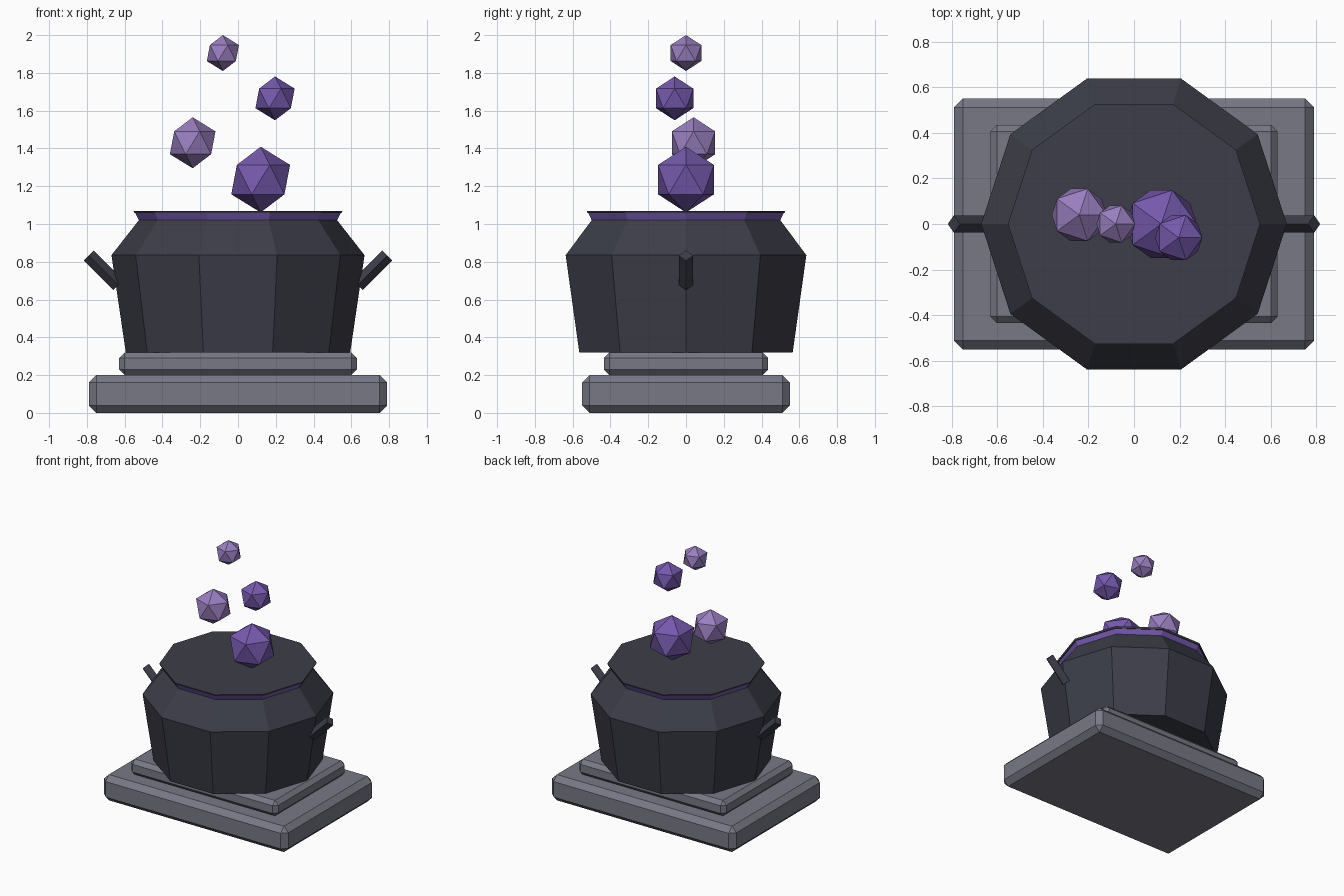
import bpy, bmesh, math
from mathutils import Matrix

if "Cube" in bpy.data.objects:
    bpy.data.objects.remove(bpy.data.objects["Cube"])


def material(name, rgb):
    m = bpy.data.materials.new(name)
    m.diffuse_color = (*rgb, 1)
    m.use_nodes = True
    m.node_tree.nodes["Principled BSDF"].inputs["Base Color"].default_value = m.diffuse_color
    return m


STONE = material("stone", (0.19, 0.19, 0.24))
IRON = material("iron", (0.045, 0.047, 0.065))
PURPLE = material("purple", (0.18, 0.10, 0.42))
LILAC = material("lilac", (0.32, 0.21, 0.52))


def finish(name, bm, mat):
    bmesh.ops.recalc_face_normals(bm, faces=bm.faces)
    mesh = bpy.data.meshes.new(name)
    bm.to_mesh(mesh)
    bm.free()
    mesh.materials.append(mat)
    ob = bpy.data.objects.new(name, mesh)
    bpy.context.collection.objects.link(ob)
    return ob


def slab(name, sx, sy, z0, z1, chamfer):
    bm = bmesh.new()
    bmesh.ops.create_cube(bm, size=1, matrix=Matrix.Translation((0, 0, (z0 + z1) / 2))
                          @ Matrix.Diagonal((sx, sy, z1 - z0, 1)))
    bmesh.ops.bevel(bm, geom=bm.edges[:], offset=chamfer, segments=1, affect='EDGES')
    finish(name, bm, STONE)


def lathe(name, profile, mat, sides=10):
    bm = bmesh.new()
    rings = [[bm.verts.new((r * math.cos(math.tau * i / sides),
                            r * math.sin(math.tau * i / sides), z))
              for i in range(sides)] for r, z in profile]
    for a, b in zip(rings, rings[1:]):
        for i in range(sides):
            j = (i + 1) % sides
            bm.faces.new((a[i], a[j], b[j], b[i]))
    bm.faces.new(rings[0][::-1])
    bm.faces.new(rings[-1])
    finish(name, bm, mat)


# Stepped plinth
slab("plinth_lower", 1.58, 1.10, 0, 0.20, 0.04)
slab("plinth_upper", 1.26, 0.87, 0.20, 0.32, 0.03)

# Ten-sided pot, potion band and dark top
lathe("pot", [(0.594, 0.32), (0.67, 0.835), (0.525, 1.02)], IRON)
lathe("potion_band", [(0.525, 1.02), (0.543, 1.057)], PURPLE)
lathe("pot_top", [(0.548, 1.057), (0.553, 1.07)], IRON)

# Slanted four-sided handles
for side, name in ((-1, "handle_left"), (1, "handle_right")):
    bm = bmesh.new()
    bmesh.ops.create_cone(bm, cap_ends=True, segments=4, radius1=0.038, radius2=0.038, depth=0.22,
                          matrix=Matrix.Translation((side * 0.712, 0, 0.755))
                          @ Matrix.Rotation(side * math.pi / 4, 4, 'Y'))
    finish(name, bm, IRON)

# Rising bubbles
bubbles = [((0.12, 0, 1.235), 0.174, PURPLE), ((-0.24, 0.04, 1.43), 0.135, LILAC),
           ((0.196, -0.06, 1.665), 0.116, PURPLE), ((-0.08, 0, 1.905), 0.095, LILAC)]
for i, (pos, r, mat) in enumerate(bubbles, 1):
    bm = bmesh.new()
    bmesh.ops.create_icosphere(bm, subdivisions=1, radius=r, matrix=Matrix.Translation(pos))
    finish(f"bubble_{i}", bm, mat)
